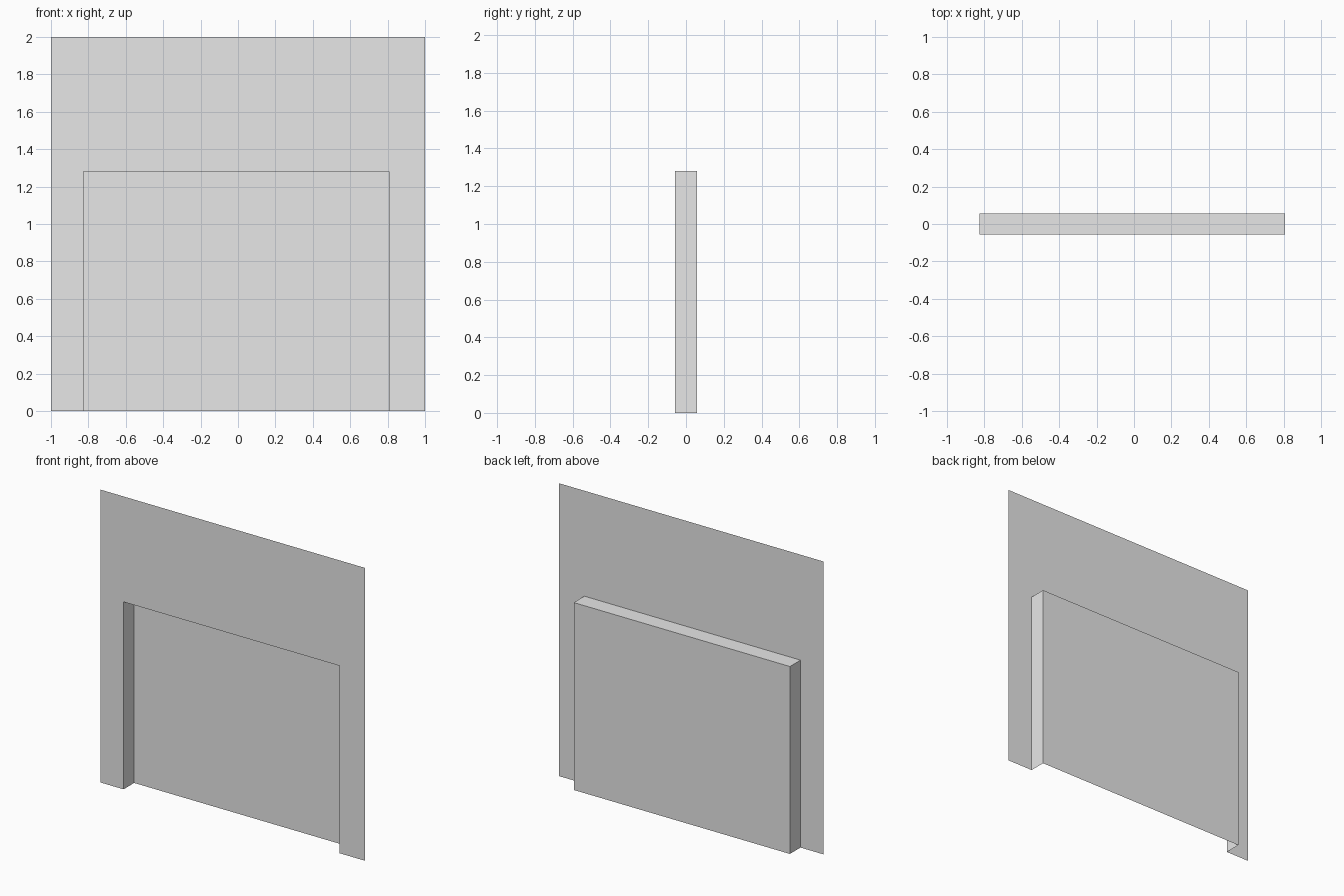
import bpy
import bmesh

cube = bpy.data.objects.get("Cube")
if cube:
    bpy.data.objects.remove(cube, do_unlink=True)

# Plain grey material
GREY = (0.8, 0.8, 0.8, 1.0)
grey = bpy.data.materials.new("plain_grey")
grey.use_nodes = True
grey.diffuse_color = GREY
grey.node_tree.nodes["Principled BSDF"].inputs["Base Color"].default_value = GREY

# Main dimensions
HALF, HEIGHT = 1.0, 2.0
LEFT, RIGHT, TOP = -0.825, 0.808, 1.28
FRONT, BACK = -0.057, 0.057


def make_object(name, faces):
    """Build a flat-faced surface from lists of corner points."""
    bm = bmesh.new()
    for corners in faces:
        bm.faces.new([bm.verts.new(c) for c in corners])
    bmesh.ops.remove_doubles(bm, verts=bm.verts[:], dist=0.0001)
    mesh = bpy.data.meshes.new(name)
    bm.to_mesh(mesh)
    bm.free()
    mesh.materials.append(grey)
    obj = bpy.data.objects.new(name, mesh)
    bpy.context.collection.objects.link(obj)
    return obj


# Opening outline, from one foot over the top to the other
opening = [(LEFT, 0), (LEFT, TOP), (RIGHT, TOP), (RIGHT, 0)]
outer = [(-HALF, 0), (-HALF, HEIGHT), (HALF, HEIGHT), (HALF, 0)]


def at_depth(points, y):
    return [(x, y, z) for x, z in points]


# Thin front wall around the opening: two sides and the header
inner_front = at_depth(opening, FRONT)
outer_front = at_depth(outer, FRONT)
make_object("front_wall", [
    (outer_front[i], outer_front[i + 1], inner_front[i + 1], inner_front[i])
    for i in range(3)])

# Recess: side and top returns plus the back panel, open at the floor
inner_back = at_depth(opening, BACK)
returns = [
    (inner_front[i], inner_front[i + 1], inner_back[i + 1], inner_back[i])
    for i in range(3)]
make_object("recess", returns + [inner_back])
